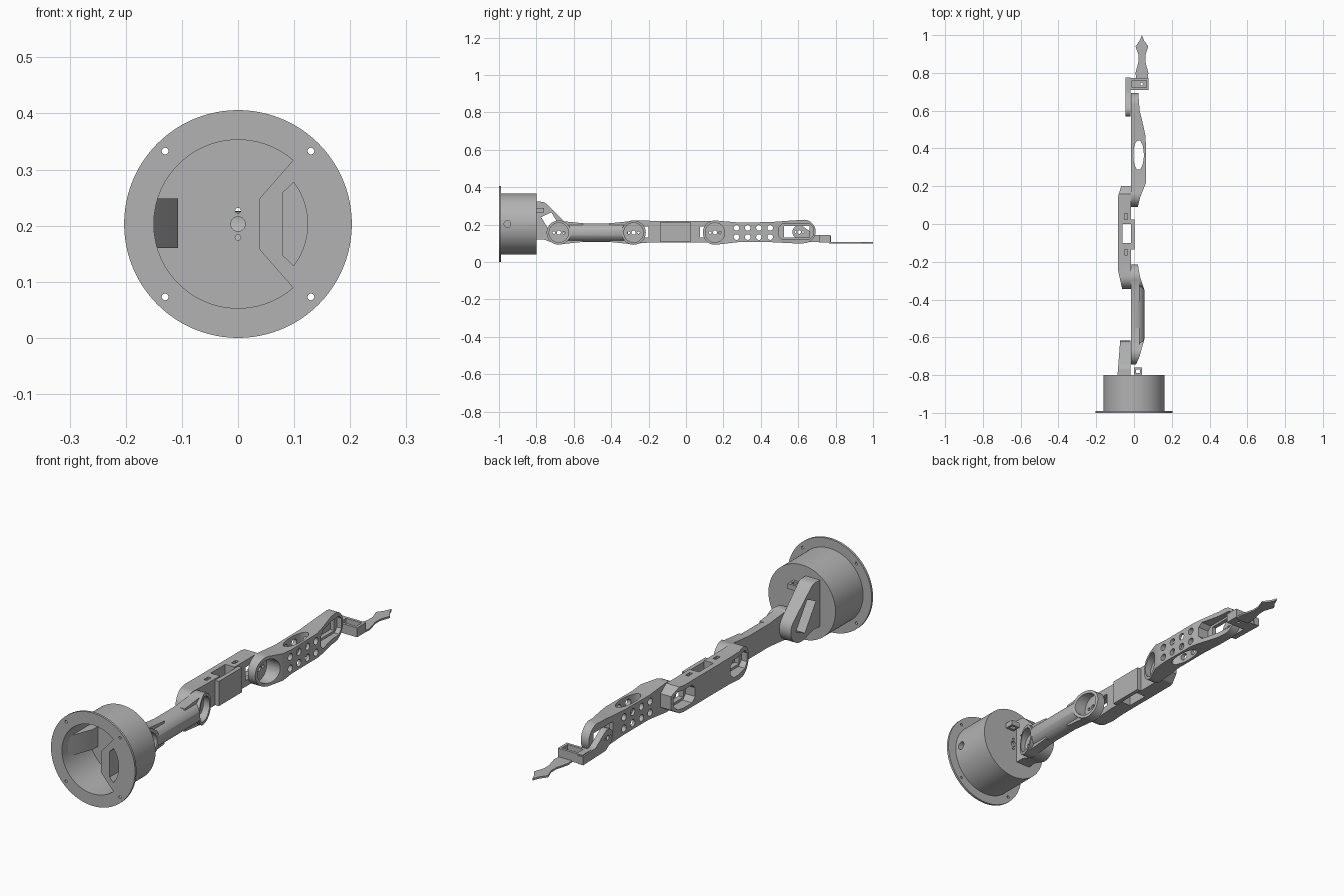
import bpy, bmesh, math
from mathutils import Vector

cube = bpy.data.objects.get("Cube")
if cube:
    bpy.data.objects.remove(cube)

grey = bpy.data.materials.new("plain_grey")
grey.use_nodes = True
grey.diffuse_color = (0.45, 0.45, 0.45, 1)
grey.node_tree.nodes["Principled BSDF"].inputs["Base Color"].default_value = (0.45, 0.45, 0.45, 1)


def arc(u, v, r, start=0, end=360, n=48):
    """Points on an arc; a full turn leaves out the repeated end point."""
    steps = n if end - start == 360 else n - 1
    return [(u + r * math.cos(math.radians(start + (end - start) * i / steps)),
             v + r * math.sin(math.radians(start + (end - start) * i / steps))) for i in range(n)]


def rect(u0, u1, v0, v1):
    return [(u0, v0), (u1, v0), (u1, v1), (u0, v1)]


def chamfered(u0, u1, v0, v1, c):
    return [(u0 + c, v0), (u1 - c, v0), (u1, v0 + c), (u1, v1 - c),
            (u1 - c, v1), (u0 + c, v1), (u0, v1 - c), (u0, v0 + c)]


def prism(axis, pts, a, b, name="cutter"):
    """Extrude a 2D profile along an axis: x takes (y,z), y takes (x,z), z takes (x,y)."""
    place = {"x": lambda p, t: (t, p[0], p[1]),
             "y": lambda p, t: (p[0], t, p[1]),
             "z": lambda p, t: (p[0], p[1], t)}[axis]
    bm = bmesh.new()
    face = bm.faces.new([bm.verts.new(place(p, a)) for p in pts])
    top = bmesh.ops.extrude_face_region(bm, geom=[face])["geom"]
    move = Vector(place((0, 0), b - a))
    bmesh.ops.translate(bm, vec=move, verts=[g for g in top if isinstance(g, bmesh.types.BMVert)])
    bmesh.ops.recalc_face_normals(bm, faces=bm.faces)
    mesh = bpy.data.meshes.new(name)
    bm.to_mesh(mesh)
    bm.free()
    mesh.materials.append(grey)
    obj = bpy.data.objects.new(name, mesh)
    bpy.context.collection.objects.link(obj)
    return obj


def combine(obj, operation, *others):
    """Apply booleans one after another and drop the helper solids."""
    for other in others:
        mod = obj.modifiers.new("shape", "BOOLEAN")
        mod.operation, mod.solver, mod.object = operation, "EXACT", other
        bpy.context.view_layer.update()
        graph = bpy.context.evaluated_depsgraph_get()
        mesh = bpy.data.meshes.new_from_object(obj.evaluated_get(graph))
        obj.modifiers.clear()
        obj.data = mesh
        bpy.data.objects.remove(other)
    return obj


def cut(obj, *others):
    return combine(obj, "DIFFERENCE", *others)


def horn_joint(obj, y, z, floor):
    """Round cup with a floor and three screw holes, open towards +x."""
    cut(obj, prism("x", arc(y, z, 0.052), floor, 0.1))
    for dy, r in ((0, 0.011), (-0.026, 0.007), (0.026, 0.007)):
        cut(obj, prism("x", arc(y + dy, z, r, n=16), -0.05, 0.1))


# Base: flanged cup, open at the front
C = 0.203
base = prism("y", arc(0, C, 0.162, n=96), -1, -0.8, "base_cup")
combine(base, "UNION", prism("y", arc(0, C, 0.203, n=96), -1, -0.99))
cavity = arc(0, C, 0.15, 49.2, 310.8, 72) + [(0.038, C - 0.045), (0.038, C + 0.045)]
pocket = [(0.08, C - 0.056)] + arc(0, C, 0.124, -37, 37, 16) + [(0.08, C + 0.056)]
cut(base, prism("y", cavity, -1.1, -0.812), prism("y", pocket, -1.1, -0.812))
for sx in (-1, 1):
    for sz in (-1, 1):
        cut(base, prism("y", arc(sx * 0.13, C + sz * 0.13, 0.006, n=16), -1.1, -0.95))
for dz, r in ((0, 0.013), (0.024, 0.005), (-0.024, 0.005)):
    cut(base, prism("y", arc(0, C + dz, r, n=16), -0.9, -0.7))
cut(base, prism("x", arc(-0.955, C, 0.018, n=24), 0.11, 0.2))
prism("z", [(-0.15, -0.96), (-0.107, -0.85), (-0.107, -0.81), (-0.15, -0.81)], 0.16, 0.248, "inner_wedge")

# Shoulder bracket behind the cup, with a slanted motor window
J1, J2, J3, JZ = -0.68, -0.28, 0.155, 0.157
outline = [(-0.805, 0.12), (-0.76, 0.12)] + arc(J1, JZ, 0.062, -110, 45, 24) \
    + arc(-0.775, 0.28, 0.042, 45, 90, 8) + [(-0.805, 0.322)]
bracket = prism("x", outline, -0.088, -0.018, "shoulder_bracket")
combine(bracket, "INTERSECT", prism("z", [(-0.088, -0.81), (-0.072, -0.6), (-0.018, -0.6), (-0.018, -0.81)], 0, 0.5))
cut(bracket, prism("x", [(-0.705, 0.125), (-0.65, 0.15), (-0.72, 0.265), (-0.775, 0.24)], -0.1, 0))
loop = prism("z", rect(0, 0.042, -0.805, -0.76), 0.265, 0.288, "cable_loop")
cut(loop, prism("z", rect(0.01, 0.032, -0.79, -0.77), 0.2, 0.3))

# Upper arm: rounded bar between two joint cups
section = [(-0.016, 0.107)] + arc(0, JZ, 0.05, -90, 90, 24) + [(-0.016, 0.207)]
section = [(x * 1.1 if x > 0 else x, z) for x, z in section]
upper = prism("y", section, J1, J2, "upper_arm")
for y, side in ((J1, 1), (J2, -1)):
    flare = [(y, 0.094)] + [(y + side * d, JZ - h) for d, h in ((0.07, 0.056), (0.13, 0.05))]
    flare += [(a, 2 * JZ - b) for a, b in reversed(flare)]
    combine(upper, "UNION", prism("x", flare, -0.016, 0.03),
            prism("x", arc(y, JZ, 0.065), -0.016, 0.052))
plan = [(-0.016, -0.76), (0.008, -0.75), (0.03, -0.7), (0.055, -0.61),
        (0.055, -0.35), (0.032, -0.28), (0.018, -0.2), (-0.016, -0.2)]
combine(upper, "INTERSECT", prism("z", plan, 0, 0.4))
horn_joint(upper, J1, JZ, -0.006)
horn_joint(upper, J2, JZ, -0.006)

# Forearm: block with a motor window at each end and a slot in the middle
side = [(J2 + 0.1, 0.105)] + [(0.16, 0.105), (0.2, 0.13), (0.2, 0.19), (0.16, 0.22), (J2 + 0.1, 0.22)] \
    + arc(J2, 0.16, 0.063, 80, 280, 24)
fore = prism("x", side, -0.086, -0.017, "forearm")
plan = [(-0.017, -0.355), (-0.06, -0.355), (-0.086, -0.24), (-0.086, 0.14), (-0.068, 0.2), (-0.017, 0.2)]
combine(fore, "INTERSECT", prism("z", plan, 0, 0.4))
combine(fore, "UNION", prism("x", rect(-0.135, 0.025, 0.106, 0.214), -0.04, 0.002))
cut(fore, prism("z", rect(-0.062, -0.016, -0.1, 0), 0, 0.4))
for y0, y1 in ((-0.325, -0.185), (0.06, 0.188)):
    cut(fore, prism("x", chamfered(y0, y1, 0.122, 0.2, 0.02), -0.1, -0.04),
        prism("x", rect(y0 + 0.015, y1 - 0.015, 0.132, 0.19), -0.1, 0))
for y in (-0.15, 0.04):
    cut(fore, prism("z", rect(-0.05, -0.035, y - 0.015, y + 0.015), 0.19, 0.3))

# Wrist link: drilled block with a cup at one end and a motor pocket at the other
side = arc(J3, JZ, 0.065, 80, 280, 32) + [(0.28, 0.106), (0.45, 0.106), (0.57, 0.1)] \
    + arc(0.63, 0.163, 0.063, -90, 85, 24) + [(0.57, 0.222), (0.45, 0.213), (0.28, 0.211)]
wrist = prism("x", side, -0.016, 0.07, "wrist_link")
plan = [(-0.016, 0.09), (0.02, 0.09), (0.032, 0.14), (0.064, 0.22), (0.062, 0.46),
        (0.052, 0.51), (0.03, 0.6), (0.022, 0.7), (-0.016, 0.7)]
combine(wrist, "INTERSECT", prism("z", plan, 0, 0.4))
horn_joint(wrist, J3, JZ, -0.006)
cut(wrist, prism("z", [(0.024 + u * 0.028, 0.365 + v * 0.078) for u, v in arc(0, 0, 1)], 0, 0.4))
for i in range(4):
    for z in (0.133, 0.182):
        cut(wrist, prism("x", arc(0.27 + 0.06 * i, z, 0.015, n=24), -0.1, 0.1))
cut(wrist, prism("x", chamfered(0.495, 0.68, 0.122, 0.202, 0.018), 0.002, 0.1),
    prism("x", rect(0.525, 0.66, 0.132, 0.192), -0.1, 0.1))

# Hand: paddle on the wrist motor, tray and flat pointed finger
paddle = prism("x", arc(0.605, 0.16, 0.036, 60, 250, 24)
               + [(0.62, 0.108), (0.775, 0.104), (0.775, 0.14), (0.69, 0.145)], -0.046, -0.018, "hand_paddle")
for dy, r in ((0, 0.01), (-0.02, 0.005), (0.02, 0.005)):
    cut(paddle, prism("x", arc(0.605 + dy, 0.16, r, n=16), -0.1, 0))
tray = prism("z", rect(-0.04, 0.078, 0.71, 0.772), 0.104, 0.145, "hand_tray")
cut(tray, prism("z", rect(-0.01, 0.066, 0.722, 0.76), 0.112, 0.2),
    prism("z", arc(0.04, 0.741, 0.007, n=16), 0, 0.2))
half = [(0.03, 0.765), (0.034, 0.8), (0.018, 0.86), (0.018, 0.895), (0.034, 0.94), (0.012, 0.97)]
finger = [(0.042 + d, y) for d, y in half] + [(0.042, 1.0)] + [(0.042 - d, y) for d, y in reversed(half)]
prism("z", finger, 0.1, 0.108, "finger")

# Smooth round walls, keep edges sharp
for obj in bpy.context.collection.objects:
    if obj.type == "MESH" and grey.name in obj.data.materials:
        bpy.ops.object.select_all(action="DESELECT")
        obj.select_set(True)
        bpy.context.view_layer.objects.active = obj
        bpy.ops.object.shade_smooth_by_angle(angle=math.radians(30))
